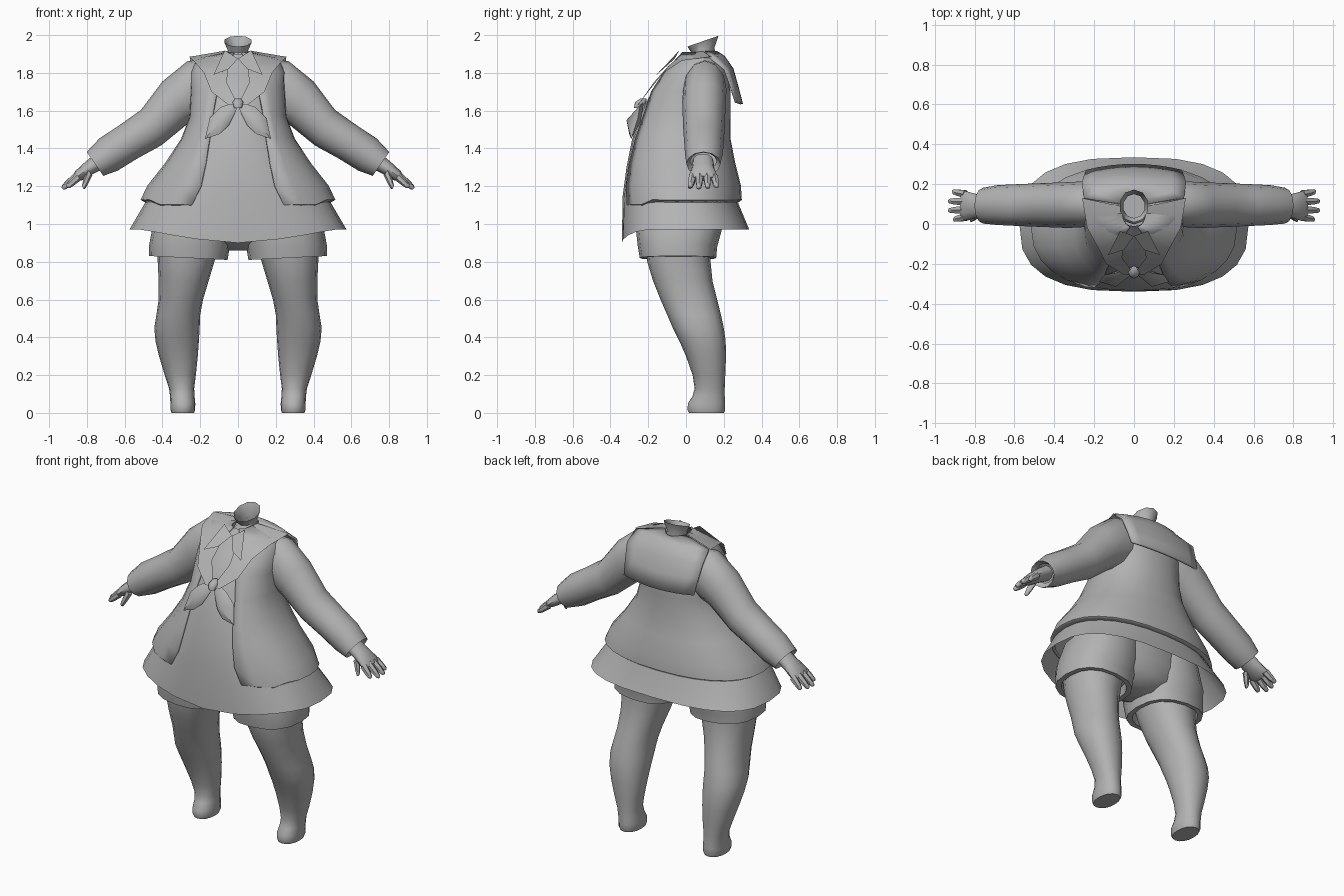
import bpy, math
from mathutils import Vector

grey = bpy.data.materials.new("plain grey")
grey.diffuse_color = (0.45, 0.45, 0.45, 1)


def mesh(name, verts, faces, angle=50):
    me = bpy.data.meshes.new(name)
    me.from_pydata([tuple(v) for v in verts], [], faces)
    me.materials.append(grey)
    ob = bpy.data.objects.new(name, me)
    bpy.context.collection.objects.link(ob)
    bpy.ops.object.select_all(action='DESELECT')
    ob.select_set(True)
    bpy.context.view_layer.objects.active = ob
    bpy.ops.object.mode_set(mode='EDIT')
    bpy.ops.mesh.select_all(action='SELECT')
    bpy.ops.mesh.normals_make_consistent(inside=False)
    bpy.ops.object.mode_set(mode='OBJECT')
    bpy.ops.object.shade_smooth_by_angle(angle=math.radians(angle))
    return ob


def loft(name, rings, closed=True, caps=(False, False), angle=50):
    n = len(rings[0])
    verts = [p for r in rings for p in r]
    faces = [(i*n + j, i*n + (j+1) % n, (i+1)*n + (j+1) % n, (i+1)*n + j)
             for i in range(len(rings)-1) for j in range(n if closed else n-1)]
    if caps[0]:
        faces.append(tuple(range(n)))
    if caps[1]:
        faces.append(tuple(range((len(rings)-1)*n, len(rings)*n)))
    return mesh(name, verts, faces, angle)


def outline(t, x0, x1, y0, y1, e):
    # superellipse point, t = 0 at the front centre
    s, c = math.sin(t), -math.cos(t)
    k = 2/e
    return ((x0+x1)/2 + (x1-x0)/2*math.copysign(abs(s)**k, s),
            (y0+y1)/2 + (y1-y0)/2*math.copysign(abs(c)**k, c))


def level(z, x0, x1, y0, y1, e=2.0, n=16):
    return [Vector((*outline(2*math.pi*j/n, x0, x1, y0, y1, e), z)) for j in range(n)]


def tube_ring(c, up, half, depth, n=12):
    # ring around a limb in the xz plane; up points across the limb
    u = Vector((up[0], 0, up[1])).normalized()
    return [Vector(c) + u*half*math.cos(a) + Vector((0, depth*math.sin(a), 0))
            for a in (2*math.pi*j/n for j in range(n))]


def flip(rings, s):
    return [[Vector((p.x*s, p.y, p.z)) for p in r] for r in rings]


# dress: front panel, torso and flared skirt with a dipping front hem
dress = [(1.90, .07, -.01, .17), (1.86, .18, -.04, .18), (1.78, .22, -.12, .2), (1.70, .22, -.18, .21),
         (1.6, .23, -.235, .21), (1.45, .27, -.285, .21), (1.3, .36, -.315, .23), (1.15, .47, -.335, .26)]
rings = [level(z, -x, x, y0, y1, 2.3, 24) for z, x, y0, y1 in dress]
hem = level(.97, -.575, .575, -.34, .335, 2.7, 24)
for p in hem:
    if p.y < -.1:
        p.z = .90 + .07*min(1, abs(p.x)/.5)**1.5
rings.append(hem)
loft("dress", rings)

# open jacket: each level leaves a gap of half width g at the front
jacket = [(1.905, .06, -.02, .175, .02), (1.875, .21, -.045, .19, .04), (1.80, .245, -.12, .215, .08),
          (1.70, .245, -.195, .23, .11), (1.57, .25, -.25, .23, .135), (1.45, .295, -.29, .23, .15),
          (1.32, .38, -.315, .255, .17), (1.2, .475, -.33, .285, .195), (1.13, .51, -.335, .29, .24),
          (1.12, .49, -.325, .275, .25)]
rings = []
for z, x, y0, y1, g in jacket:
    t0 = math.asin(min(1, (g/x)**(2.3/2)))
    ring = []
    for j in range(25):
        px, py = outline(t0 + (2*math.pi - 2*t0)*j/24, -x, x, y0, y1, 2.3)
        dip = -.025 if z < 1.15 and py < -.2 else 0
        ring.append(Vector((px, py, z + dip)))
    rings.append(ring)
ob = loft("jacket", rings, closed=False)
sol = ob.modifiers.new("cloth", 'SOLIDIFY')
sol.thickness, sol.offset = .012, 0

# neck: tilted open funnel
rings = []
for z, r, cy, tilt in [(1.86, .075, .08, .1), (1.92, .055, .09, .25), (1.968, .075, .09, .38)]:
    rings.append([Vector((r*math.sin(a), cy - r*1.1*math.cos(a), z - r*tilt*math.cos(a)))
                  for a in (2*math.pi*j/10 for j in range(10))])
loft("neck", rings)

# sailor collar: back flap rows of (half width, centre y, edge y, z centre, z edge)
rows = [(.07, .16, .1, 1.91, 1.91), (.25, .2, .13, 1.885, 1.88),
        (.26, .245, .205, 1.82, 1.82), (.25, .27, .235, 1.73, 1.74), (.24, .295, .265, 1.635, 1.645)]
grid = []
for w, yc, ye, zc, ze in rows:
    grid.append([Vector((w*k/4, yc + (ye-yc)*(k/4)**2, zc + (ze-zc)*(k/4)**2)) for k in range(-4, 5)])
flap = loft("back_collar", grid, closed=False)
sol = flap.modifiers.new("cloth", 'SOLIDIFY')
sol.thickness, sol.offset = .014, 0

# shorts seat
loft("seat", [level(1.2, -.36, .36, -.25, .2), level(1.0, -.4, .4, -.27, .18),
              level(.92, -.3, .3, -.2, .16), level(.86, -.09, .09, -.1, .1)], caps=(True, True))

for s, side in ((1, "right"), (-1, "left")):
    # collar lapel from shoulder down to the bow
    lap = [[(.07, .09, 1.915), (.26, .13, 1.885)], [(.05, -.02, 1.90), (.235, -.02, 1.865)],
           [(.05, -.09, 1.84), (.18, -.12, 1.80)], [(.06, -.17, 1.75), (.14, -.2, 1.70)],
           [(.0, -.25, 1.63), (.05, -.255, 1.63)]]
    loft(side + "_lapel", flip([[Vector(p) for p in r] for r in lap], s), closed=False)

    # shirt collar point
    mesh(side + "_collar_point", [(0, -.06, 1.875), (s*.07, -.035, 1.92), (s*.13, -.155, 1.79),
                                  (s*.05, -.13, 1.82)], [(0, 1, 2, 3)])

    # bow leaf: raised centre ridge and flat back
    leaf = [(0, -.225, 1.65), (.09, -.245, 1.62), (.15, -.255, 1.56), (.175, -.29, 1.45), (.1, -.3, 1.475),
            (.05, -.28, 1.52), (.01, -.25, 1.6), (.09, -.315, 1.55), (.08, -.235, 1.55)]
    mesh(side + "_bow_leaf", [(s*x, y, z) for x, y, z in leaf],
         [(i, (i+1) % 7, k) for i in range(7) for k in (7, 8)], 40)

    # sleeve with turned-in cuff
    arm = [((.16, .1, 1.73), (0, 1), .14, .1), ((.24, .1, 1.71), (.18, 1), .155, .115),
           ((.33, .095, 1.645), (.55, .85), .13, .115), ((.46, .095, 1.51), (.5, .87), .108, .11),
           ((.58, .095, 1.435), (.5, .87), .1, .105), ((.685, .095, 1.368), (.5, .87), .098, .1),
           ((.757, .092, 1.318), (.57, .82), .077, .09), ((.735, .092, 1.333), (.57, .82), .055, .07)]
    loft(side + "_sleeve", flip([tube_ring(*r) for r in arm], s))

    # palm
    palm = [((.73, .09, 1.335), (.57, .82), .045, .055), ((.79, .09, 1.295), (.57, .82), .038, .06),
            ((.845, .09, 1.255), (.57, .82), .03, .075), ((.865, .09, 1.24), (.57, .82), .016, .065)]
    loft(side + "_palm", flip([tube_ring(*r) for r in palm], s), caps=(True, True))

    # fingers and thumb taper from base to tip
    digits = [((.845, .15, 1.25), (.91, .162, 1.195)), ((.85, .112, 1.255), (.93, .115, 1.19)),
              ((.85, .072, 1.255), (.93, .068, 1.187)), ((.845, .035, 1.25), (.905, .022, 1.195)),
              ((.785, .05, 1.275), (.82, .02, 1.19))]
    for i, (a, b) in enumerate(digits):
        a, b = Vector(a), Vector(b)
        fr = [tube_ring(a.lerp(b, t), (.62, .78), r, r, 6)
              for t, r in ((0, .022), (.6, .018), (.92, .013), (1, .006))]
        loft(f"{side}_digit_{i+1}", flip(fr, s), caps=(True, True))

    # shorts leg with turned-in hem
    shorts = [(1.1, .03, .41, -.25, .19), (.97, .03, .455, -.265, .19), (.88, .045, .47, -.255, .165),
              (.82, .055, .47, -.245, .16), (.82, .085, .44, -.215, .135), (.9, .1, .42, -.2, .13)]
    rings = [level(*r, 2.4) for r in shorts]
    for r in rings[2:5]:
        for p in r:
            p.z += .05*(p.x - .26)
    loft(side + "_shorts_leg", flip(rings, s))

    # leg and foot
    leg = [(.92, .09, .43, -.22, .13), (.8, .125, .425, -.205, .13), (.7, .155, .42, -.175, .14),
           (.6, .185, .42, -.135, .165), (.52, .2, .432, -.1, .185), (.45, .203, .443, -.07, .2),
           (.38, .207, .437, -.035, .21), (.3, .213, .418, .0, .212), (.2, .223, .388, .035, .208),
           (.13, .232, .365, .046, .205), (.09, .23, .36, .035, .205), (.05, .226, .358, .01, .207),
           (.015, .227, .357, .008, .207), (0, .232, .352, .015, .2)]
    loft(side + "_leg", flip([level(*r, 2.2) for r in leg], s), caps=(False, True))

# bow knot
loft("bow_knot", [level(1.665, -.015, .015, -.24, -.21, 2, 8), level(1.645, -.03, .03, -.27, -.21, 2, 8),
                  level(1.615, -.02, .02, -.275, -.23, 2, 8)], caps=(True, True))
